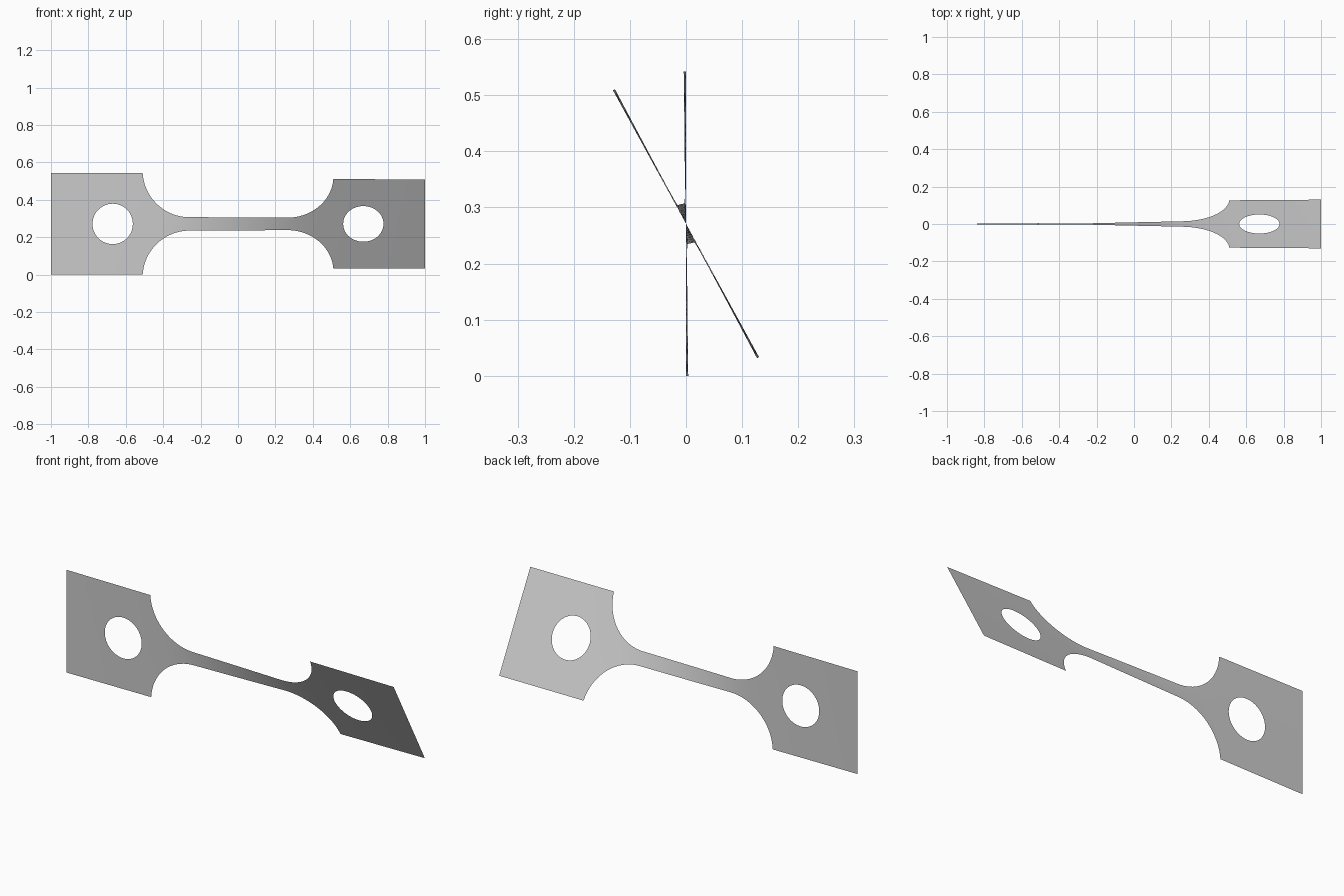
import bpy, bmesh, math

if "Cube" in bpy.data.objects:
    bpy.data.objects.remove(bpy.data.objects["Cube"], do_unlink=True)

PAD_HALF, NECK_HALF, RADIUS = 0.271, 0.036, 0.25
NECK_END = 0.26                      # where the fillets begin
HOLE_X, HOLE_R = 0.67, 0.108
ROWS = 16                            # divisions across the strip
TOTAL_TWIST = math.radians(28.7)
ARC_Z = NECK_HALF + RADIUS
ARC_END = math.acos((ARC_Z - PAD_HALF) / RADIUS)
PAD_START = NECK_END + RADIUS * math.sin(ARC_END)


def half_height(x):
    """Half height of the strip at a station along its length."""
    u = abs(x) - NECK_END
    if u <= 0:
        return NECK_HALF
    if abs(x) >= PAD_START:
        return PAD_HALF
    return ARC_Z - math.sqrt(RADIUS ** 2 - u ** 2)


# Running twist: the narrow neck gives way far more than the wide pads
STEPS = 1000
running = [0.0]
for i in range(STEPS):
    mid = -1 + (i + 0.5) * 2 / STEPS
    running.append(running[-1] + half_height(mid) ** -1.5)


def twist(x):
    f = min(max((x + 1) / 2, 0), 1) * STEPS
    i = min(int(f), STEPS - 1)
    value = running[i] + (running[i + 1] - running[i]) * (f - i)
    return TOTAL_TWIST * value / running[-1]


bm = bmesh.new()


def skin(lines):
    """Join successive rows of points with quads."""
    rows = [[bm.verts.new((x, 0, z)) for x, z in line] for line in lines]
    for a, b in zip(rows, rows[1:]):
        for j in range(len(a) - 1):
            bm.faces.new((a[j], b[j], b[j + 1], a[j + 1]))


# Neck and fillets: columns spaced evenly along the arcs
arc = [NECK_END + RADIUS * math.sin(ARC_END * i / 20) for i in range(1, 21)]
neck = [NECK_END * (i / 12 - 1) for i in range(25)]
stations = [-x for x in reversed(arc)] + neck + arc
skin([[(x, half_height(x) * (2 * j / ROWS - 1)) for j in range(ROWS + 1)]
      for x in stations])

# Pads: rings running from the square edge in to the round hole
corners = [(PAD_START, -PAD_HALF), (1, -PAD_HALF), (1, PAD_HALF), (PAD_START, PAD_HALF)]
edge = []
for k in range(4):
    (x0, z0), (x1, z1) = corners[k], corners[(k + 1) % 4]
    edge += [(x0 + (x1 - x0) * j / ROWS, z0 + (z1 - z0) * j / ROWS) for j in range(ROWS)]
edge.append(edge[0])

for side in (-1, 1):
    rings = []
    for r in range(6):
        t = r / 5
        ring = []
        for x, z in edge:
            dx = x - HOLE_X
            scale = HOLE_R / math.hypot(dx, z)
            s = (1 - t) + t * scale
            ring.append((side * (HOLE_X + dx * s), z * s))
        rings.append(ring)
    skin(rings)

bmesh.ops.remove_doubles(bm, verts=bm.verts, dist=0.0002)

# Twist the flat strip about its long axis and lift it to the ground
for v in bm.verts:
    a, z = twist(v.co.x), v.co.z
    v.co.y = -z * math.sin(a)
    v.co.z = PAD_HALF + z * math.cos(a)
bmesh.ops.recalc_face_normals(bm, faces=bm.faces)
bm.faces.ensure_lookup_table()
if bm.faces[0].normal.y > 0:
    bmesh.ops.reverse_faces(bm, faces=bm.faces)

mesh = bpy.data.meshes.new("twisted_strip")
bm.to_mesh(mesh)
bm.free()
strip = bpy.data.objects.new("twisted_strip", mesh)
bpy.context.collection.objects.link(strip)

# Plain grey finish
grey = bpy.data.materials.new("light_grey")
grey.use_nodes = True
colour = (0.6, 0.6, 0.6, 1)
grey.diffuse_color = colour
grey.node_tree.nodes["Principled BSDF"].inputs["Base Color"].default_value = colour
mesh.materials.append(grey)

bpy.context.view_layer.objects.active = strip
strip.select_set(True)
bpy.ops.object.shade_smooth_by_angle(angle=math.radians(30))
